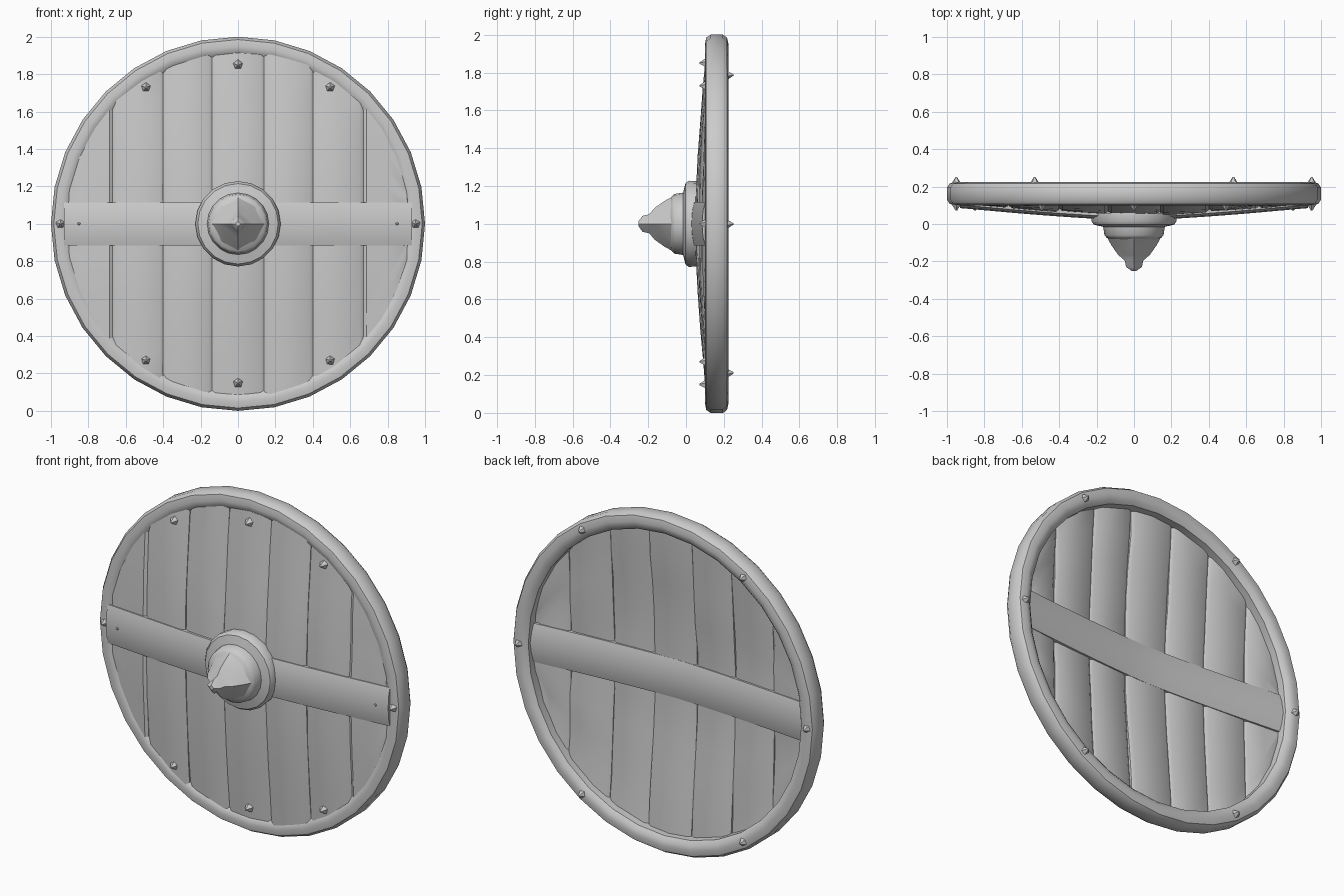
import bpy, bmesh, math, random
from mathutils import Vector, Matrix

if "Cube" in bpy.data.objects:
    bpy.data.objects.remove(bpy.data.objects["Cube"])

random.seed(4)
CZ = 1.0


def finish(bm, name, angle=40):
    bmesh.ops.remove_doubles(bm, verts=bm.verts, dist=1e-5)
    bmesh.ops.recalc_face_normals(bm, faces=bm.faces)
    me = bpy.data.meshes.new(name)
    bm.to_mesh(me)
    bm.free()
    ob = bpy.data.objects.new(name, me)
    bpy.context.collection.objects.link(ob)
    bpy.ops.object.select_all(action='DESELECT')
    ob.select_set(True)
    bpy.context.view_layer.objects.active = ob
    bpy.ops.object.shade_smooth_by_angle(angle=math.radians(angle))
    return ob


def loft(bm, rings, closed=False):
    """Skin equal-length closed loops; cap the ends unless closed."""
    vs = [[bm.verts.new(p) for p in r] for r in rings]
    n = len(vs[0])
    pairs = list(zip(vs, vs[1:])) + ([(vs[-1], vs[0])] if closed else [])
    for a, b in pairs:
        for i in range(n):
            bm.faces.new((a[i], a[(i + 1) % n], b[(i + 1) % n], b[i]))
    if not closed:
        bm.faces.new(vs[0])
        bm.faces.new(vs[-1])


def turned(name, profile, segs, closed=False, angle=40):
    """Lathe (radius, y) points round the shield axis."""
    bm = bmesh.new()
    loft(bm, [[(r * math.cos(2 * math.pi * i / segs), y,
                CZ + r * math.sin(2 * math.pi * i / segs)) for i in range(segs)]
              for r, y in profile], closed)
    return finish(bm, name, angle)


def dome(x, z):
    return 0.045 + 0.065 * min(1, math.hypot(x, z) / 0.92) ** 1.4


# Rounded rim
turned("rim", [(0.90, 0.125), (0.92, 0.107), (0.95, 0.10), (0.985, 0.107),
               (1.0, 0.13), (1.0, 0.195), (0.985, 0.217), (0.95, 0.225),
               (0.92, 0.217), (0.90, 0.20)], 32, closed=True)

# Uneven vertical planks following a shallow dome
edges = [-0.92, -0.67, -0.40, -0.14, 0.14, 0.40, 0.67, 0.92]
for k, (x0, x1) in enumerate(zip(edges, edges[1:])):
    bm = bmesh.new()
    rings = []
    lift = random.uniform(-0.004, 0.004)
    for j in range(11):
        t = j / 5 - 1
        wob = random.uniform(-0.006, 0.006)
        front, back = [], []
        for u in (0.0, 0.07, 0.5, 0.93, 1.0):
            x = x0 + (x1 - x0) * u
            z = t * math.sqrt(max(0.93 ** 2 - x * x, 0.0004))
            groove = 0.012 if u in (0.0, 1.0) else 0
            y = dome(x, z) + lift + wob * (u - 0.5)
            front.append((x, y + groove, CZ + z))
            back.append((x, y + 0.05 - groove + wob, CZ + z))
        rings.append(front + back[::-1])
    loft(bm, rings)
    finish(bm, f"plank_{k + 1}", 35)


# Horizontal bands on the front and the back
def band(name, side):
    bm = bmesh.new()
    rings = []
    for i in range(15):
        x = -0.93 + 1.86 * i / 14
        base = dome(x, 0) + (0.05 if side > 0 else 0)
        prof = [(-0.115, -0.02), (-0.115, 0.008), (-0.07, 0.02), (0, 0.025),
                (0.07, 0.02), (0.115, 0.008), (0.115, -0.02)]
        rings.append([(x, base + side * h, CZ + z) for z, h in prof])
    loft(bm, rings)
    finish(bm, name, 50)


band("front_band", -1)
band("back_band", 1)

# Stepped boss in the middle
turned("boss", [(0.225, 0.06), (0.228, 0.015), (0.215, -0.003), (0.165, -0.015),
                (0.158, -0.06), (0.145, -0.075), (0.06, -0.10)], 20)

# Four-ridged spike, alternating ridge and hollow
bm = bmesh.new()
rings = []
for r, y, dent in [(0.145, -0.07, 0.95), (0.12, -0.115, 0.78), (0.085, -0.165, 0.66),
                   (0.05, -0.195, 0.75), (0.042, -0.23, 0.75), (0.014, -0.25, 0.8)]:
    rings.append([(r * (dent if i % 2 else 1) * math.cos(i * math.pi / 4), y,
                   CZ + r * (dent if i % 2 else 1) * math.sin(i * math.pi / 4))
                  for i in range(8)])
loft(bm, rings)
finish(bm, "spike", 40)


# Small pointed rivets on both faces of the rim
def rivets(name, places, y, side):
    bm = bmesh.new()
    for r, deg in places:
        a = math.radians(deg)
        mat = Matrix.Translation((r * math.cos(a), y, CZ + r * math.sin(a)))
        bmesh.ops.create_cone(bm, cap_ends=True, segments=5, radius1=0.034, radius2=0.005,
                              depth=0.045,
                              matrix=mat @ Matrix.Rotation(-side * math.pi / 2, 4, 'X'))
    finish(bm, name, 30)


sides = (0, 56, 124, 180, 236, 304)
rivets("back_rivets", [(0.95, d) for d in sides], 0.2275, 1)
rivets("front_rivets", [(0.95 if d % 180 == 0 else 0.88, d) for d in sides]
       + [(0.85, d) for d in (0, 90, 180, 270)], 0.095, -1)
